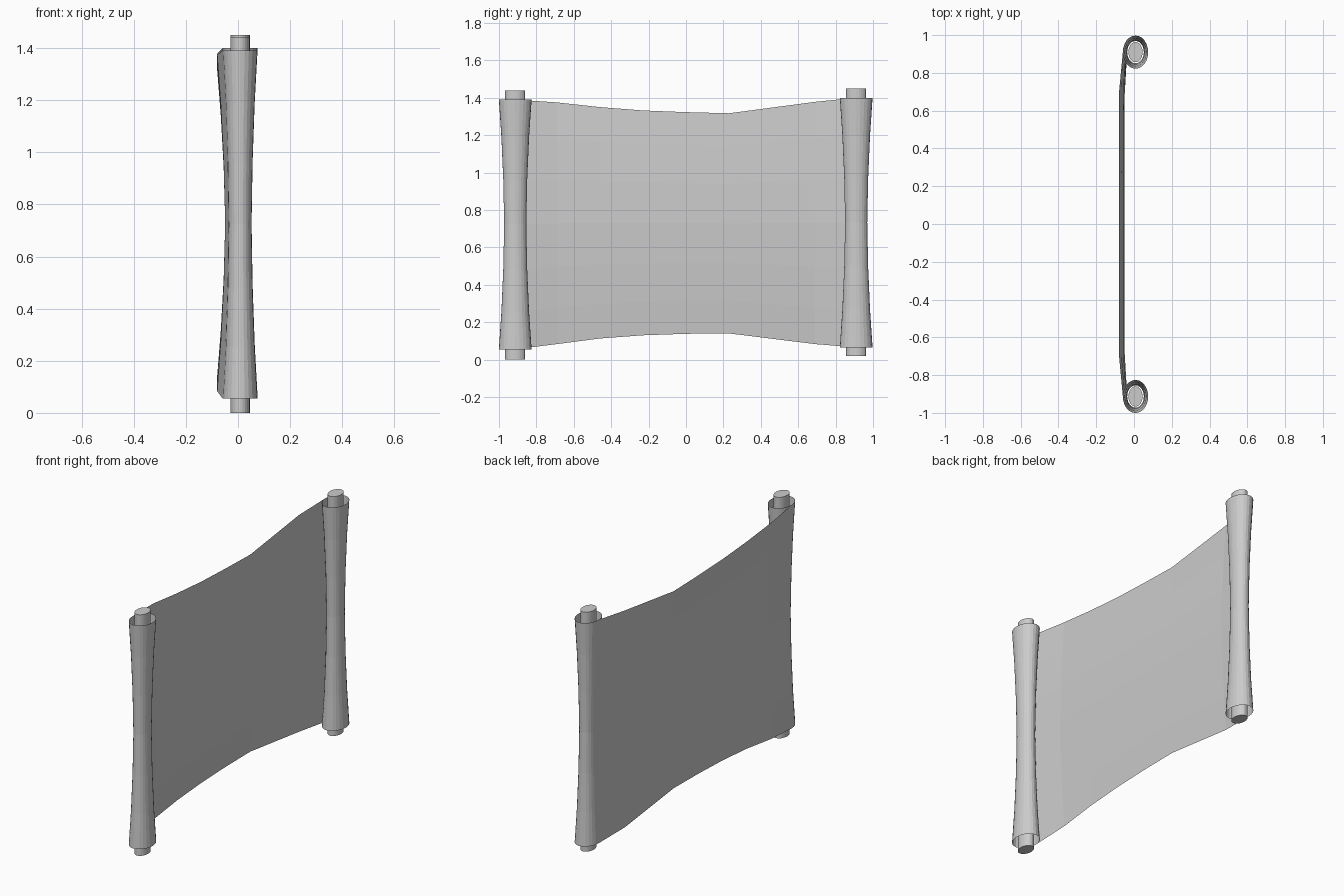
import bpy, bmesh, math

if "Cube" in bpy.data.objects:
    bpy.data.objects.remove(bpy.data.objects["Cube"])

SEGS = 24
CX = 0.008
# per roller: y centre, sheet bottom/top, rod bottom/top
LEFT = (-0.913, 0.055, 1.39, 0.0, 1.44)
RIGHT = (0.91, 0.065, 1.40, 0.02, 1.45)
# rows up the parchment: height fraction, roll radius x, roll radius y, sheet x
HALF = [(0.0, 0.067, 0.0875, -0.080), (0.15, 0.056, 0.074, -0.066),
        (0.32, 0.048, 0.064, -0.055), (0.5, 0.044, 0.059, -0.049)]
ROWS = HALF + [(1 - t, rx, ry, sx) for t, rx, ry, sx in reversed(HALF[:-1])]
# flat sheet columns: y, bottom z, top z
COLS = [(-0.69, 0.083, 1.375), (-0.46, 0.113, 1.35), (-0.23, 0.13, 1.332),
        (0.0, 0.138, 1.323), (0.23, 0.14, 1.317), (0.69, 0.083, 1.378)]


def roll_points(roller, row, sign):
    """One turn around a rod, meeting the sheet at the back of the roll."""
    t, rx, ry, _ = row
    cy, z0, z1 = roller[:3]
    angles = [2 * math.pi * i / SEGS for i in range(SEGS + 1)]
    if sign < 0:
        angles = [a - 2 * math.pi for a in angles]
    return [(CX - rx * math.cos(a), cy + ry * math.sin(a), z0 + t * (z1 - z0))
            for a in angles]


def add_object(name, bm):
    mesh = bpy.data.meshes.new(name)
    bm.to_mesh(mesh)
    bm.free()
    obj = bpy.data.objects.new(name, mesh)
    bpy.context.collection.objects.link(obj)
    return obj


# parchment: left roll, flat sheet and right roll as one thin surface
bm = bmesh.new()
grid = []
for row in ROWS:
    pts = roll_points(LEFT, row, -1)
    pts += [(row[3], y, b + row[0] * (t - b)) for y, b, t in COLS]
    pts += roll_points(RIGHT, row, 1)
    grid.append([bm.verts.new(p) for p in pts])
for lo, hi in zip(grid, grid[1:]):
    for i in range(len(lo) - 1):
        bm.faces.new((lo[i], hi[i], hi[i + 1], lo[i + 1]))
add_object("parchment", bm)

# oval rods running through the rolls
for name, (cy, _, _, z0, z1) in (("left_rod", LEFT), ("right_rod", RIGHT)):
    bm = bmesh.new()
    bmesh.ops.create_cone(bm, cap_ends=True, segments=SEGS, radius1=1, radius2=1, depth=1)
    bmesh.ops.scale(bm, vec=(0.0375, 0.0535, z1 - z0), verts=bm.verts)
    bmesh.ops.translate(bm, vec=(CX, cy, (z0 + z1) / 2), verts=bm.verts)
    add_object(name, bm)
